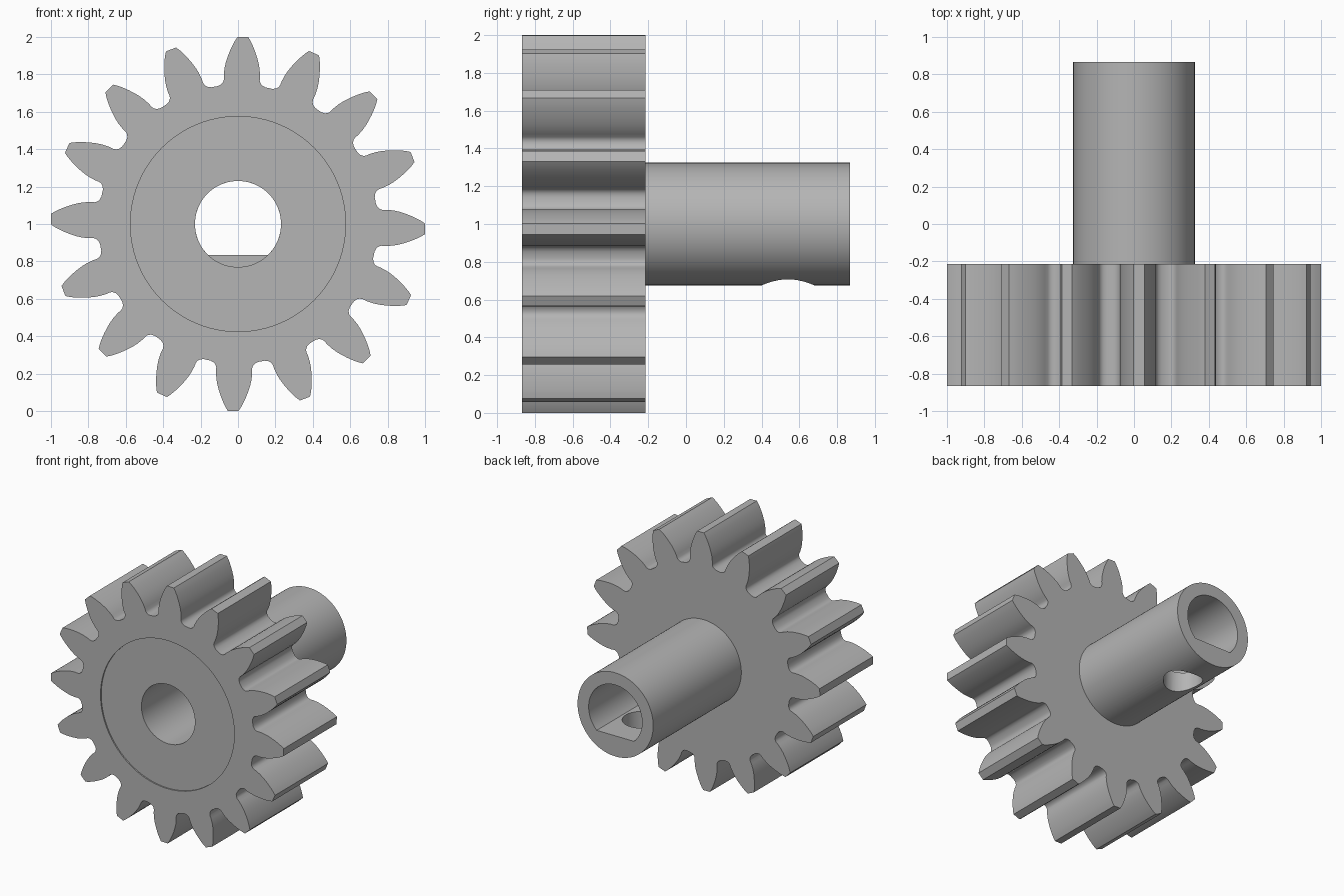
import bpy, bmesh, math
from mathutils import Matrix

CENTRE_Z = 1.0
TEETH = 16
FRONT, GEAR_BACK, SHAFT_END = -0.867, -0.215, 0.867

cube = bpy.data.objects.get("Cube")
if cube:
    bpy.data.objects.remove(cube, do_unlink=True)

grey = bpy.data.materials.new("plain grey")
grey.use_nodes = True
grey.diffuse_color = (0.46, 0.46, 0.46, 1)
grey.node_tree.nodes["Principled BSDF"].inputs["Base Color"].default_value = grey.diffuse_color


def prism(name, outline, y0, y1):
    """Extrude an (x, z) outline around the axle from y0 to y1."""
    bm = bmesh.new()
    face = bm.faces.new([bm.verts.new((x, y0, z + CENTRE_Z)) for x, z in outline])
    ext = bmesh.ops.extrude_face_region(bm, geom=[face])
    moved = [v for v in ext["geom"] if isinstance(v, bmesh.types.BMVert)]
    bmesh.ops.translate(bm, verts=moved, vec=(0, y1 - y0, 0))
    bmesh.ops.recalc_face_normals(bm, faces=bm.faces)
    mesh = bpy.data.meshes.new(name)
    bm.to_mesh(mesh)
    bm.free()
    mesh.materials.append(grey)
    obj = bpy.data.objects.new(name, mesh)
    bpy.context.collection.objects.link(obj)
    return obj


def circle(radius, count=96):
    return [(radius * math.sin(math.tau * i / count), radius * math.cos(math.tau * i / count))
            for i in range(count)]


def combine(target, tool, operation):
    """Apply a boolean and discard the tool."""
    tool.hide_render = True
    bpy.context.view_layer.objects.active = target
    mod = target.modifiers.new(operation.lower(), "BOOLEAN")
    mod.operation, mod.object, mod.solver = operation, tool, "EXACT"
    bpy.ops.object.modifier_apply(modifier=mod.name)
    bpy.data.objects.remove(tool, do_unlink=True)


# Tooth flank from root to tip: radius, half width
flank = [(0.745, 0.128), (0.751, 0.111), (0.762, 0.100), (0.776, 0.096), (0.80, 0.097),
         (0.835, 0.094), (0.865, 0.088), (0.895, 0.079), (0.925, 0.068),
         (0.955, 0.055), (0.98, 0.042), (1.0, 0.029)]
side = [(r, math.asin(w / r)) for r, w in flank]
tooth = [(r, -a) for r, a in side] + [(r, a) for r, a in reversed(side)]
twist = math.radians(1.5)
outline = []
for i in range(TEETH):
    turn = twist + math.tau * i / TEETH
    outline += [(r * math.sin(turn + a), r * math.cos(turn + a)) for r, a in tooth]

# Toothed wheel with its hollow shaft
gear = prism("gear_with_shaft", outline, FRONT, GEAR_BACK)
combine(gear, prism("shaft", circle(0.325), GEAR_BACK - 0.2, SHAFT_END), "UNION")

# Shallow round recess in the front face
combine(gear, prism("recess_cutter", circle(0.575), FRONT - 0.1, FRONT + 0.01), "DIFFERENCE")

# Round bore in the wheel, D-shaped bore along the shaft
combine(gear, prism("bore_cutter", circle(0.23), FRONT - 0.1, GEAR_BACK), "DIFFERENCE")
flat = -0.165
limit = math.acos(flat / 0.23)
d_shape = [(0.23 * math.sin(a), 0.23 * math.cos(a))
           for a in (limit * (i / 32 - 1) for i in range(65))]
combine(gear, prism("d_bore_cutter", d_shape, GEAR_BACK - 0.05, SHAFT_END + 0.1), "DIFFERENCE")

# Set screw hole through the underside of the shaft
bm = bmesh.new()
bmesh.ops.create_cone(bm, cap_ends=True, segments=48, radius1=0.14, radius2=0.14, depth=0.5,
                      matrix=Matrix.Translation((0, 0.54, CENTRE_Z - 0.35)))
mesh = bpy.data.meshes.new("screw_hole_cutter")
bm.to_mesh(mesh)
bm.free()
mesh.materials.append(grey)
hole = bpy.data.objects.new("screw_hole_cutter", mesh)
bpy.context.collection.objects.link(hole)
combine(gear, hole, "DIFFERENCE")

# Smooth curved walls, crisp rims
bpy.ops.object.select_all(action="DESELECT")
gear.select_set(True)
bpy.context.view_layer.objects.active = gear
bpy.ops.object.shade_smooth_by_angle(angle=math.radians(32))
